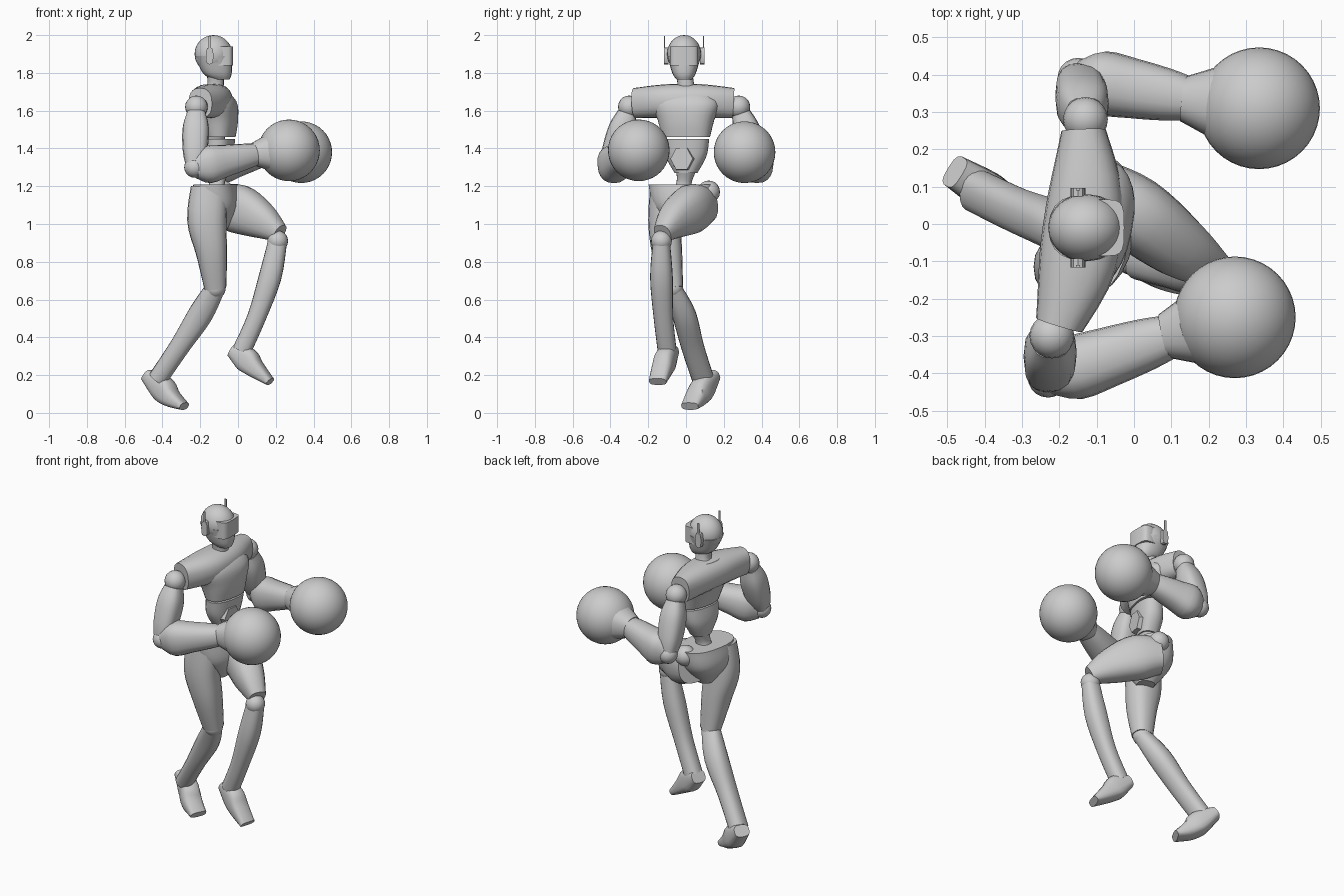
import bpy, bmesh, math
from mathutils import Vector, Matrix

if "Cube" in bpy.data.objects:
    bpy.data.objects.remove(bpy.data.objects["Cube"])

# One plain material for the whole figure
grey = bpy.data.materials.new("plain grey")
grey.use_nodes = True
grey.diffuse_color = (.6, .6, .6, 1)
grey.node_tree.nodes["Principled BSDF"].inputs["Base Color"].default_value = grey.diffuse_color

forward, sideways, upward = Matrix.Identity(3)
chest_forward = Vector((1, -.2, 0)).normalized()


def finish(name, bm):
    """Turn a bmesh into a smooth object that keeps its sharp edges."""
    bmesh.ops.recalc_face_normals(bm, faces=bm.faces)
    mesh = bpy.data.meshes.new(name)
    bm.to_mesh(mesh)
    bm.free()
    mesh.materials.append(grey)
    part = bpy.data.objects.new(name, mesh)
    bpy.context.collection.objects.link(part)
    bpy.ops.object.select_all(action='DESELECT')
    part.select_set(True)
    bpy.context.view_layer.objects.active = part
    bpy.ops.object.shade_smooth_by_angle(angle=math.radians(35))


def along(values, fraction):
    """Smooth curve through evenly spaced values, which are numbers or vectors."""
    last = len(values) - 1
    place = fraction * last
    i = min(int(place), last - 1)
    t = place - i
    before, start, end, after = (values[min(max(k, 0), last)] for k in range(i - 1, i + 3))
    leave, arrive = (end - before) / 2, (after - start) / 2
    gap = end - start
    return start + leave * t + (gap * 3 - leave * 2 - arrive) * t**2 + (leave + arrive - gap * 2) * t**3


def squared(value, power):
    return math.copysign(abs(value) ** (2 / power), value)


def tube(name, path, depth, width=None, hint=forward, axis=None, power=2.4, sides=20, steps=12):
    """Loft rounded rings on a path; depth runs along hint and width across it."""
    path = [Vector(p) for p in path]
    width = width or depth
    bm = bmesh.new()
    rings = []
    for i in range(steps + 1):
        f = i / steps
        ahead, behind = min(f + .02, 1), max(f - .02, 0)
        normal = axis or (along(path, ahead) - along(path, behind)).normalized()
        u = (hint - normal * hint.dot(normal)).normalized()
        v = normal.cross(u)
        ring = []
        for k in range(sides):
            turn = math.tau * k / sides
            ring.append(bm.verts.new(along(path, f)
                                     + u * squared(math.cos(turn), power) * along(depth, f)
                                     + v * squared(math.sin(turn), power) * along(width, f)))
        rings.append(ring)
    for low, high in zip(rings, rings[1:]):
        for k in range(sides):
            bm.faces.new((low[k - 1], low[k], high[k], high[k - 1]))
    bm.faces.new(rings[0])
    bm.faces.new(rings[-1])
    finish(name, bm)


def ball(name, center, radii, segments=20):
    bm = bmesh.new()
    place = Matrix.LocRotScale(Vector(center), None, Vector(radii))
    bmesh.ops.create_uvsphere(bm, u_segments=segments, v_segments=segments // 2, radius=1, matrix=place)
    finish(name, bm)


def joint(name, center, radius=.055, segments=20):
    ball(name, center, [radius] * 3, segments)


def box(name, center, size):
    bm = bmesh.new()
    bmesh.ops.create_cube(bm, size=1, matrix=Matrix.LocRotScale(Vector(center), None, Vector(size)))
    finish(name, bm)


# Head: skull, jaw and visor
face = Vector((-.13, -.01, 1.89))
ball("skull", face + upward * .01, (.1, .09, .1), 28)
tube("jaw", [(-.09, -.01, 1.765), (-.11, -.01, 1.8), face], [.045, .077, .099], [.04, .063, .089],
     axis=upward)
tube("visor", [face + forward * .05 - upward * .05, face + forward * .05 + upward * .05],
     [.054] * 2, [.076] * 2, axis=upward, power=4, steps=1)

# Ear plates with thin antennas
for word, side in (("right", -1), ("left", 1)):
    ear = face + sideways * side * .095 - forward * .02
    thick = sideways * .012
    tube(word + "_ear", [ear - thick, ear + thick], [.045] * 2, [.02] * 2,
         hint=upward, axis=sideways, power=3, sides=12, steps=1)
    box(word + "_antenna", ear + upward * .06 + sideways * side * .008, (.012, .006, .09))

# Neck, chest and shoulders
throat = Vector((-.12, -.01, 1.8))
tube("neck", [(-.14, 0, 1.68), (-.12, 0, 1.73), throat], [.07, .045, .045])
tube("chest", [(-.09, 0, 1.46), (-.1, 0, 1.55), (-.125, 0, 1.65), (-.145, 0, 1.735)],
     [.072, .095, .11, .05], [.128, .15, .18, .08], hint=chest_forward, axis=upward, sides=28)
tube("shoulder_yoke", [(-.2, -.27, 1.64), (-.15, -.1, 1.65), (-.13, .08, 1.65), (-.135, .25, 1.64)],
     [.08, .09, .09, .08], [.065, .105, .1, .06], hint=upward)

# Abdomen with its hexagonal front plate, and the waist
tube("abdomen", [(-.1, 0, 1.27), (-.1, 0, 1.36), (-.09, 0, 1.45)], [.055, .07, .07], [.06, .11, .125],
     hint=chest_forward, axis=upward)
belly = Vector((-.09, -.01, 1.345))
tube("abdomen_plate", [belly, belly + chest_forward * .07], [.075, .06], [.075, .065],
     hint=sideways, power=2, sides=6, steps=1)
tube("waist", [(-.12, -.02, 1.15), (-.11, -.01, 1.22), (-.1, 0, 1.29)], [.06, .04, .055])

# Pelvis
tube("pelvis", [(-.11, -.03, .97), (-.12, -.02, 1.09), (-.12, -.02, 1.21)], [.05, .12, .11],
     [.05, .15, .18], hint=chest_forward, axis=upward, sides=24)
joint("raised_hip_cap", (-.08, .12, 1.17), .06)

# Arms, given as shoulder, elbow, wrist and fist
arms = {
    "right": ((-.22, -.3, 1.62), (-.23, -.41, 1.3), (.1, -.3, 1.37), (.27, -.25, 1.39)),
    "left": ((-.13, .28, 1.62), (-.15, .39, 1.3), (.15, .335, 1.37), (.335, .31, 1.38)),
}
for word, places in arms.items():
    shoulder, elbow, wrist, fist = map(Vector, places)
    joint(word + "_shoulder", shoulder, .06)
    joint(word + "_elbow", elbow)
    tube(word + "_upper_arm", [shoulder.lerp(elbow, .1), elbow], [.05, .07, .065, .045],
         power=2.8, sides=16)
    tube(word + "_forearm", [elbow, wrist], [.06, .1, .085, .07, .058], [.05, .085, .08, .07, .058],
         hint=upward)
    tube(word + "_cuff", [wrist - forward * .02, wrist.lerp(fist, .4)], [.06, .1], hint=upward)
    joint(word + "_glove", fist, .163, 40)

# Standing leg
knee = Vector((-.12, -.07, .66))
tube("standing_thigh", [(-.15, -.11, 1.19), (-.165, -.115, 1.02), (-.14, -.1, .85), knee],
     [.1, .104, .083, .058], [.08, .085, .08, .055])
joint("standing_knee", knee)
tube("standing_shin", [knee, (-.2, -.01, .52), (-.31, .035, .35), (-.425, .09, .18)],
     [.052, .065, .053, .05], [.046, .063, .06, .058])
tube("standing_foot", [(-.48, .14, .2), (-.4, .09, .13), (-.355, .055, .08), (-.285, .02, .035)],
     [.035, .067, .05, .022], [.045, .055, .058, .05], hint=upward, power=3, sides=14)

# Raised leg
knee = Vector((.21, -.13, .91))
tube("raised_thigh", [(-.11, .09, 1.1), (0, .03, 1.08), (.12, -.06, 1.02), (.22, -.125, .95)],
     [.1, .13, .1, .05], [.09, .1, .085, .05], hint=upward)
joint("raised_knee", knee)
tube("raised_shin", [knee, (.17, -.13, .72), (.1, -.12, .51), (.02, -.1, .33)],
     [.05, .06, .05, .05], [.045, .06, .052, .05])
tube("raised_foot", [(-.03, -.08, .33), (.04, -.105, .285), (.09, -.125, .235), (.17, -.15, .165)],
     [.035, .067, .05, .022], [.045, .052, .055, .048], hint=upward, power=3, sides=14)
